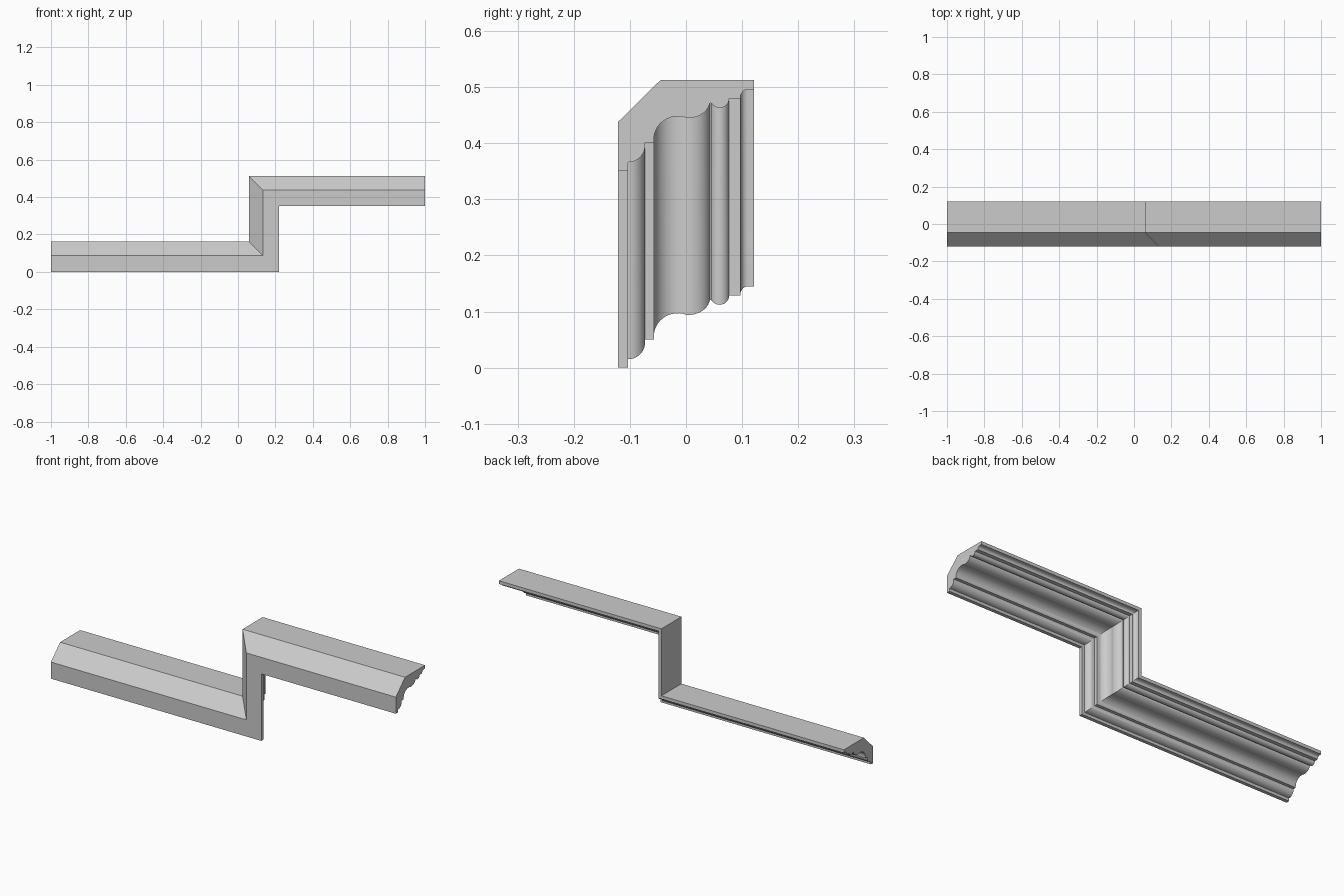
import bpy, bmesh
from math import cos, sin, radians

if "Cube" in bpy.data.objects:
    bpy.data.objects.remove(bpy.data.objects["Cube"])


def arc(cy, cd, ry, rd, a0, a1, n=12):
    """Points on an elliptical arc, angles in degrees."""
    return [(cy + ry * cos(radians(a0 + (a1 - a0) * i / n)),
             cd + rd * sin(radians(a0 + (a1 - a0) * i / n))) for i in range(n + 1)]


# Moulding cross-section: (y, height above the lower edge)
profile = [(-0.121, 0.0), (-0.103, 0.0)]
profile += arc(-0.103, 0.045, 0.030, 0.030, -90, 0, 10)      # front ovolo
profile += [(-0.073, 0.05), (-0.057, 0.05)]                  # fillet
profile += arc(-0.014, 0.057, 0.043, 0.040, 180, 80, 14)     # large cove
profile += arc(0.005, 0.126, 0.038, 0.032, 262, 350, 14)     # large round
profile += arc(0.060, 0.129, 0.017, 0.017, 212, 360, 12)     # small bead
profile += [(0.097, 0.129)]                                  # fillet
profile += arc(0.111, 0.131, 0.014, 0.014, 180, 90, 6)       # small cove
profile += [(0.121, 0.145), (0.121, 0.162), (-0.045, 0.162), (-0.121, 0.087)]

# Stations along the stepped run, mitred at both corners
STEP, CORNER = 0.351, 0.22
stations = [lambda y, d: (-1, y, d),
            lambda y, d: (CORNER - d, y, d),
            lambda y, d: (CORNER - d, y, d + STEP),
            lambda y, d: (1, y, d + STEP)]

# Sweep the section through the stations and cap both ends
bm = bmesh.new()
rings = [[bm.verts.new(s(y, d)) for y, d in profile] for s in stations]
n = len(profile)
for a, b in zip(rings, rings[1:]):
    for i in range(n):
        j = (i + 1) % n
        bm.faces.new((a[i], a[j], b[j], b[i]))
bm.faces.new(rings[0])
bm.faces.new(rings[-1])
bmesh.ops.recalc_face_normals(bm, faces=bm.faces)

mesh = bpy.data.meshes.new("stepped_moulding")
bm.to_mesh(mesh)
bm.free()
moulding = bpy.data.objects.new("stepped_moulding", mesh)
bpy.context.collection.objects.link(moulding)

# Smooth curves, crisp arrises
bpy.context.view_layer.objects.active = moulding
moulding.select_set(True)
bpy.ops.object.shade_smooth_by_angle(angle=radians(25))
